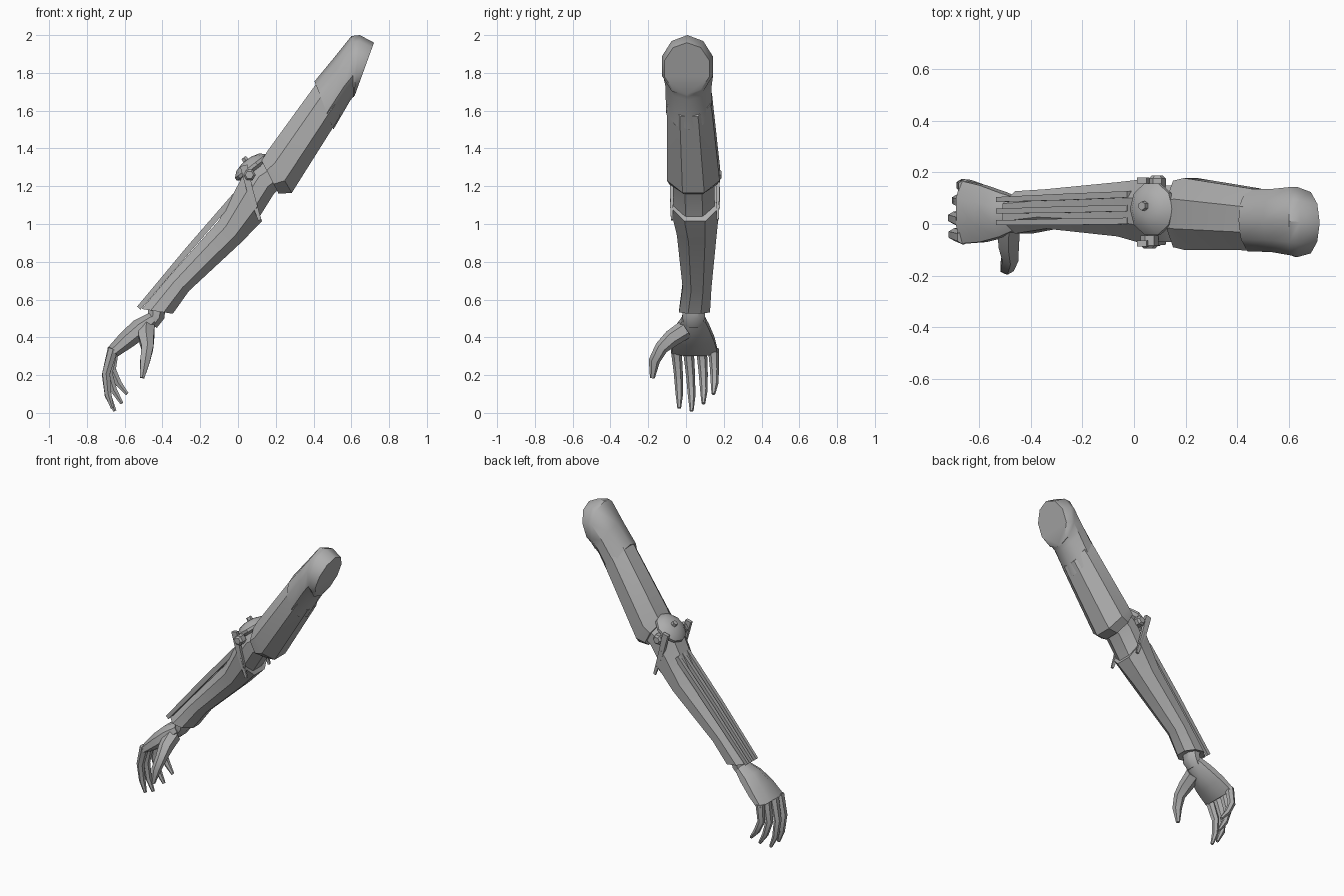
import bpy, bmesh, math
from mathutils import Vector

grey = bpy.data.materials.new("plain grey")
grey.diffuse_color = (0.42, 0.42, 0.42, 1)


def ring(top, bot, y0, y1, n=8, half=True):
    """Polygon section tilted in the xz plane: outer edge, inner edge, y extents."""
    t, b = Vector((top[0], 0, top[1])), Vector((bot[0], 0, bot[1]))
    c, h = (t + b) / 2, (t - b) / 2
    s = 1 / math.cos(math.pi / n) if half else 1
    pts = []
    for i in range(n):
        a = 2 * math.pi * (i + (0.5 if half else 0)) / n
        p = c + h * s * math.cos(a)
        p.y = (y0 + y1) / 2 + (y1 - y0) / 2 * s * math.sin(a)
        pts.append(p)
    return pts


def loft(name, rings, angle=35):
    bm = bmesh.new()
    vs = [[bm.verts.new(p) for p in r] for r in rings]
    n = len(vs[0])
    for a, b in zip(vs, vs[1:]):
        for i in range(n):
            j = (i + 1) % n
            bm.faces.new((a[i], a[j], b[j], b[i]))
    bm.faces.new(vs[0])
    bm.faces.new(vs[-1])
    bmesh.ops.recalc_face_normals(bm, faces=bm.faces)
    me = bpy.data.meshes.new(name)
    bm.to_mesh(me)
    bm.free()
    me.materials.append(grey)
    ob = bpy.data.objects.new(name, me)
    bpy.context.collection.objects.link(ob)
    bpy.ops.object.select_all(action='DESELECT')
    ob.select_set(True)
    bpy.context.view_layer.objects.active = ob
    bpy.ops.object.shade_smooth_by_angle(angle=math.radians(angle))
    return ob


def tube(name, path, radii, n=6, flat=1.0):
    """Tapered tube along a path; flat scales its width across y."""
    p = [Vector(q) for q in path]
    rings = []
    for i, c in enumerate(p):
        t = (p[min(i + 1, len(p) - 1)] - p[max(i - 1, 0)]).normalized()
        ref = Vector((1, 0, 0)) if abs(t.y) > 0.95 else Vector((0, 1, 0))
        u = t.cross(ref).normalized()
        v = u.cross(t)
        rings.append([c + radii[i] * (u * math.cos(a) + v * flat * math.sin(a))
                      for a in (2 * math.pi * (k + 0.5) / n for k in range(n))])
    return loft(name, rings)


# Shoulder cap with flat end facing the body
loft("shoulder_cap", [
    ring((0.415, 1.74), (0.51, 1.53), -0.10, 0.13, 10, False),
    ring((0.405, 1.755), (0.505, 1.50), -0.112, 0.142, 10, False),
    ring((0.50, 1.87), (0.595, 1.655), -0.115, 0.142, 10, False),
    ring((0.60, 1.995), (0.612, 1.675), -0.128, 0.15, 10, False),
    ring((0.645, 2.0), (0.613, 1.672), -0.135, 0.15, 10, False),
    ring((0.72, 1.96), (0.62, 1.685), -0.12, 0.13, 10, False)], 40)

# Upper arm sleeve
loft("upper_arm", [
    ring((0.45, 1.78), (0.54, 1.57), -0.098, 0.13),
    ring((0.42, 1.75), (0.515, 1.53), -0.102, 0.138),
    ring((0.155, 1.385), (0.285, 1.165), -0.10, 0.178),
    ring((0.125, 1.335), (0.215, 1.16), -0.09, 0.168)], 25)

# Inner elbow joint
loft("elbow_joint", [
    ring((0.15, 1.33), (0.22, 1.19), -0.07, 0.15),
    ring((0.08, 1.29), (0.19, 1.16), -0.07, 0.15),
    ring((0.02, 1.20), (0.115, 1.04), -0.065, 0.15)])

# Forearm shell with a raised rim at the elbow
loft("forearm", [
    ring((0.03, 1.25), (0.115, 1.035), -0.07, 0.165),
    ring((0.035, 1.27), (0.127, 1.015), -0.085, 0.18),
    ring((0.02, 1.245), (0.112, 1.0), -0.08, 0.175),
    ring((-0.10, 1.02), (0.02, 0.905), -0.048, 0.162),
    ring((-0.375, 0.71), (-0.26, 0.645), -0.018, 0.135),
    ring((-0.51, 0.55), (-0.345, 0.525), -0.037, 0.127),
    ring((-0.49, 0.553), (-0.365, 0.535), -0.02, 0.11)], 25)

# Long ribs on the outer side of the forearm
for i, (ya, yb) in enumerate([(0.012, 0.005), (0.062, 0.05), (0.115, 0.095)]):
    tube(f"forearm_rib_{i + 1}",
         [(-0.015, ya, 1.15), (-0.26, (ya + yb) / 2, 0.868), (-0.525, yb, 0.555)],
         [0.022, 0.022, 0.017], 4, 0.8)

# Elbow struts and pivot bolts on both sides
for side, y, d, bx in (("front", -0.075, -1, 0.06), ("back", 0.168, 1, 0.09)):
    tube(f"elbow_strut_{side}", [(0.03, y, 1.31), (0.06, y, 1.19), (0.115, y, 1.02)],
         [0.028, 0.024, 0.012], 4, 0.6)
    tube(f"elbow_bolt_{side}",
         [(bx, y - 0.03 * d, 1.26), (bx, y + 0.008 * d, 1.26), (bx, y + 0.02 * d, 1.26)],
         [0.034, 0.034, 0.022])

# Domed elbow cap with a hex bolt
dome = []
for r, h in ((0.085, -0.03), (0.105, -0.015), (0.105, 0.002), (0.075, 0.028), (0.03, 0.04)):
    cx, cz = 0.068 - 0.61 * h, 1.305 + 0.79 * h
    dome.append(ring((cx - 0.79 * r, cz - 0.61 * r), (cx + 0.79 * r, cz + 0.61 * r),
                     0.058 - r, 0.058 + r, 10, False))
loft("elbow_cap", dome, 30)
tube("elbow_cap_bolt", [(0.05, 0.07, 1.325), (0.03, 0.07, 1.352)], [0.02, 0.017])

# Wrist
loft("wrist", [
    ring((-0.48, 0.57), (-0.385, 0.55), -0.015, 0.10),
    ring((-0.475, 0.525), (-0.39, 0.50), -0.02, 0.10),
    ring((-0.49, 0.49), (-0.43, 0.45), -0.01, 0.09)])

# Palm
loft("palm", [
    ring((-0.47, 0.53), (-0.43, 0.465), -0.02, 0.10),
    ring((-0.55, 0.49), (-0.465, 0.42), -0.05, 0.122),
    ring((-0.62, 0.425), (-0.55, 0.355), -0.07, 0.15),
    ring((-0.69, 0.345), (-0.635, 0.30), -0.076, 0.168)], 40)

# Curled fingers: y at base and tip, then the xz path
fingers = {
    "index": (-0.052, -0.036, [(-0.66, 0.34), (-0.698, 0.21), (-0.688, 0.10), (-0.665, 0.025)]),
    "middle": (0.012, 0.03, [(-0.665, 0.34), (-0.70, 0.20), (-0.688, 0.09), (-0.652, 0.01)]),
    "ring": (0.082, 0.092, [(-0.66, 0.34), (-0.685, 0.21), (-0.658, 0.12), (-0.615, 0.05)]),
    "little": (0.145, 0.145, [(-0.655, 0.34), (-0.667, 0.23), (-0.632, 0.155), (-0.587, 0.10)]),
}
for name, (y0, y1, xz) in fingers.items():
    bow = 0.006
    path = [(x, y0 + (y1 - y0) * i / 3 + (bow if 0 < i < 3 else 0), z)
            for i, (x, z) in enumerate(xz)]
    tube(f"{name}_finger", path, [0.029, 0.024, 0.02, 0.01])

# Thumb with its fleshy base
tube("thumb", [(-0.485, 0.0, 0.445), (-0.485, -0.075, 0.395), (-0.48, -0.13, 0.345),
               (-0.492, -0.168, 0.275), (-0.507, -0.178, 0.185)],
     [0.05, 0.046, 0.036, 0.03, 0.013])
